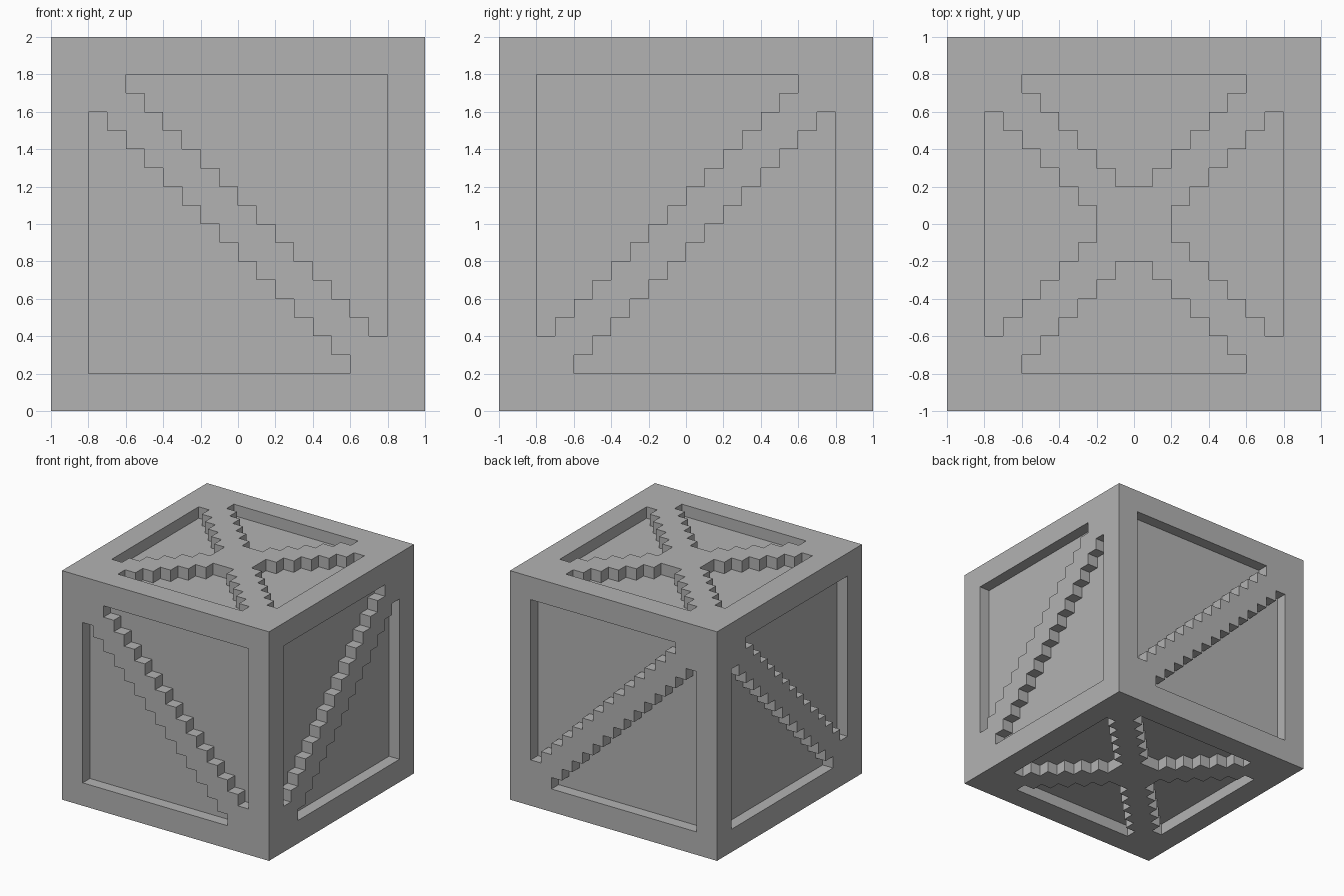
import bpy, bmesh
from math import pi
from mathutils import Matrix

cube = bpy.data.objects.get("Cube")
if cube:
    bpy.data.objects.remove(cube, do_unlink=True)

STEP = 0.1       # size of one stair step
EDGE = 0.8       # inner edge of the outer frame
DEPTH = 0.1      # depth of the recessed panels

grey = bpy.data.materials.new("crate grey")
grey.use_nodes = True
grey.diffuse_color = (0.45, 0.45, 0.45, 1)
grey.node_tree.nodes["Principled BSDF"].inputs["Base Color"].default_value = grey.diffuse_color


def new_object(name, bm):
    mesh = bpy.data.meshes.new(name)
    bm.to_mesh(mesh)
    bm.free()
    mesh.materials.append(grey)
    obj = bpy.data.objects.new(name, mesh)
    bpy.context.collection.objects.link(obj)
    return obj


def stairs(count):
    """Stepped edge running down and to the right from the top left."""
    points = []
    for k in range(count):
        x = -EDGE + (k + 2) * STEP
        points += [(x, EDGE - k * STEP), (x, EDGE - (k + 1) * STEP)]
    return points


def add_prism(bm, profile, matrix):
    """Extrude a flat profile through the surface of one side."""
    face = bm.faces.new([bm.verts.new((x, y, 1 - DEPTH)) for x, y in profile])
    ext = bmesh.ops.extrude_face_region(bm, geom=[face], use_keep_orig=True)
    top = [v for v in ext["geom"] if isinstance(v, bmesh.types.BMVert)]
    bmesh.ops.translate(bm, verts=top, vec=(0, 0, 2 * DEPTH))
    bmesh.ops.transform(bm, verts=list(face.verts) + top, matrix=matrix)


# Panel shapes: half a side beside one brace, a quarter between crossed braces
half_panel = [(EDGE, EDGE)] + stairs(14) + [(EDGE, 2 * STEP - EDGE)]
left_edge = stairs(6)
quarter_panel = left_edge + [(-x, y) for x, y in reversed(left_edge)]

# Side: rotation out from the top, panel shape, quarter turns of its copies
upright = Matrix.Rotation(pi / 2, 4, "X")
sides = [(Matrix.Rotation(i * pi / 2, 4, "Z") @ upright, half_panel, turns)
         for i, turns in enumerate([(0, 2), (1, 3), (1, 3), (0, 2)])]
sides += [(Matrix.Rotation(a, 4, "X"), quarter_panel, range(4)) for a in (0, pi)]

# Cutter for all the recessed panels
bm = bmesh.new()
for rotation, profile, turns in sides:
    for t in turns:
        add_prism(bm, profile, rotation @ Matrix.Rotation(t * pi / 2, 4, "Z"))
bmesh.ops.recalc_face_normals(bm, faces=bm.faces)
cutter = new_object("panel_cutter", bm)
cutter.hide_render = True

# Crate body, with the frame and stepped braces left standing
bm = bmesh.new()
bmesh.ops.create_cube(bm, size=2, matrix=Matrix.Translation((0, 0, 0)))
crate = new_object("crate", bm)
cut = crate.modifiers.new("panels", "BOOLEAN")
cut.operation = "DIFFERENCE"
cut.solver = "EXACT"
cut.object = cutter
bpy.context.view_layer.objects.active = crate
crate.select_set(True)
bpy.ops.object.modifier_apply(modifier=cut.name)
bpy.data.objects.remove(cutter, do_unlink=True)
crate.data.transform(Matrix.Translation((0, 0, 1)))
